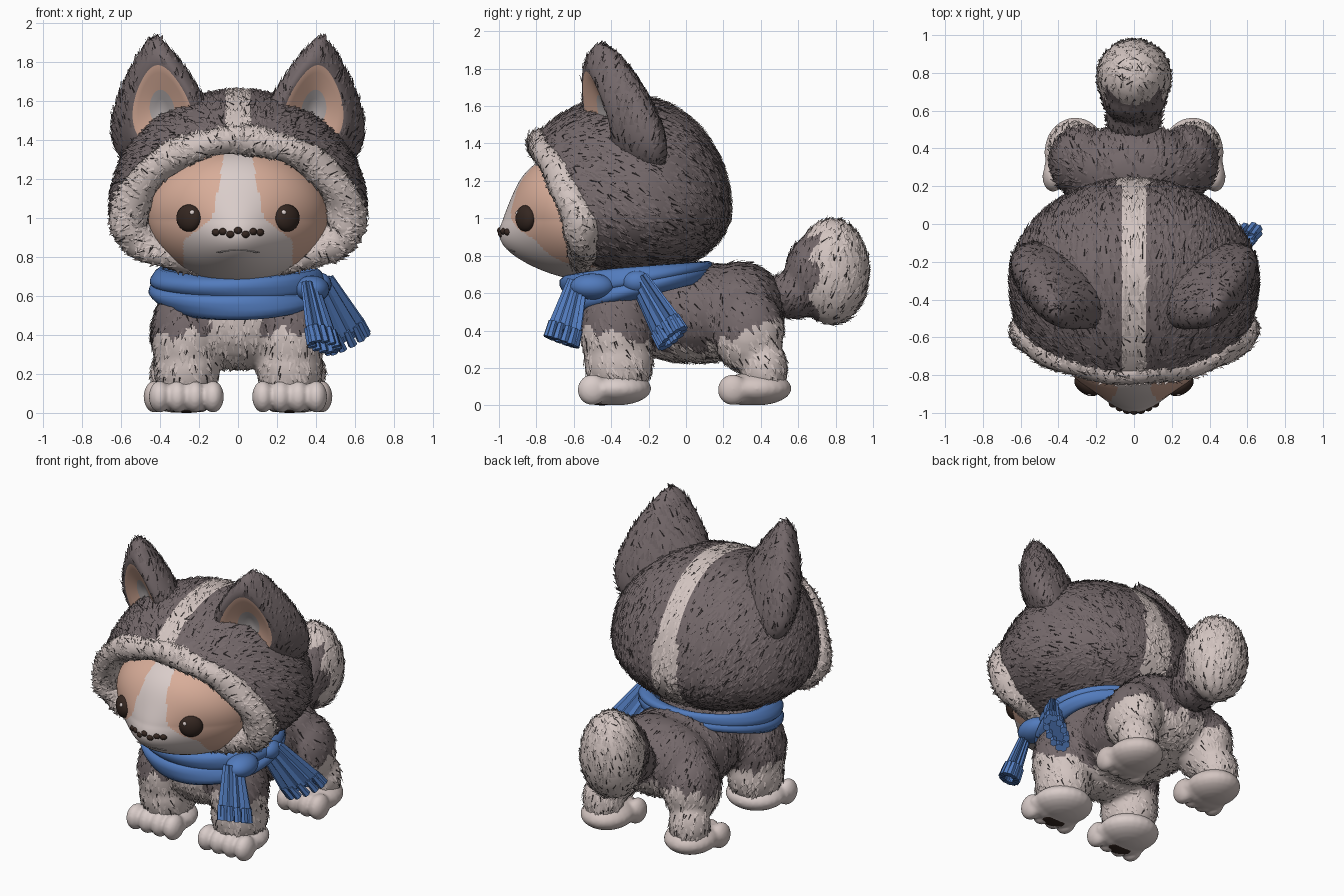
import bpy, bmesh, math, random
from mathutils import Vector, Matrix, Euler

random.seed(4)
if "Cube" in bpy.data.objects:
    bpy.data.objects.remove(bpy.data.objects["Cube"])

DARK, CREAM, TAN, WHITE, BLUE, BROWN, STROKE, GREY = range(8)
PALETTE = [("charcoal_fur", (.175, .14, .145)), ("cream_fur", (.65, .555, .53)),
           ("tan_skin", (.69, .42, .32)), ("white_face", (.7, .61, .59)),
           ("blue_wool", (.085, .2, .51)), ("dark_brown", (.035, .02, .015)),
           ("fur_stroke", (.055, .044, .046)), ("grey_tuft", (.45, .41, .41))]
MATS = []
for label, rgb in PALETTE:
    m = bpy.data.materials.new(label)
    m.use_nodes = True
    m.diffuse_color = (*rgb, 1)
    bsdf = m.node_tree.nodes["Principled BSDF"]
    bsdf.inputs["Base Color"].default_value = (*rgb, 1)
    bsdf.inputs["Roughness"].default_value = .9
    MATS.append(m)


def paint(mesh, rule, smooth=True):
    """Fill the slots and colour faces by a number or a rule on the face centre."""
    mesh.materials.clear()
    for m in MATS:
        mesh.materials.append(m)
    for p in mesh.polygons:
        p.material_index = rule(p.center) if callable(rule) else rule
        p.use_smooth = smooth


def finish(name, bm, rule, smooth=True, voxel=0):
    bm.normal_update()
    bmesh.ops.recalc_face_normals(bm, faces=bm.faces)
    mesh = bpy.data.meshes.new(name)
    bm.to_mesh(mesh)
    bm.free()
    ob = bpy.data.objects.new(name, mesh)
    bpy.context.collection.objects.link(ob)
    if voxel:  # fuse overlapping blobs into one skin
        r = ob.modifiers.new("fuse", "REMESH")
        r.mode, r.voxel_size = "VOXEL", voxel
        s = ob.modifiers.new("relax", "SMOOTH")
        s.factor, s.iterations = .5, 4
        dg = bpy.context.evaluated_depsgraph_get()
        fused = bpy.data.meshes.new_from_object(ob.evaluated_get(dg))
        ob.modifiers.clear()
        ob.data = fused
    paint(ob.data, rule, smooth)
    return ob


def ball(bm, loc, size, rot=(0, 0, 0), seg=24):
    mat = Matrix.LocRotScale(Vector(loc), Euler(rot), Vector(size))
    return bmesh.ops.create_uvsphere(bm, u_segments=seg, v_segments=seg // 2, radius=1, matrix=mat)["verts"]


def blobs(name, parts, rule, voxel=0):
    bm = bmesh.new()
    for loc, size in parts:
        ball(bm, loc, size)
    return finish(name, bm, rule, voxel=voxel)


def both(parts):
    return [((s * l[0], l[1], l[2]), r) for l, r in parts for s in (1, -1)]


def bridge(bm, a, b):
    for j in range(len(a)):
        k = (j + 1) % len(a)
        bm.faces.new((a[j], a[k], b[k], b[j]))


def loop_tube(name, path, radius, rule, centre, steps=72, sides=14):
    """Closed tube along path(t), with radius(t, a) around its section."""
    bm, rings = bmesh.new(), []
    for i in range(steps):
        t = math.tau * i / steps
        p = path(t)
        tan = (path(t + .01) - path(t - .01)).normalized()
        out = p - Vector(centre)
        out = (out - tan * out.dot(tan)).normalized()
        up = tan.cross(out)
        angles = [math.tau * j / sides for j in range(sides)]
        rings.append([bm.verts.new(p + (out * math.cos(a) + up * math.sin(a)) * radius(t, a)) for a in angles])
    for i in range(steps):
        bridge(bm, rings[i], rings[(i + 1) % steps])
    return finish(name, bm, rule)


def fur(ob, count, flow, length=.05, dark_share=.16):
    """Scatter thin tufts over the furry faces, combed along flow(point)."""
    polys = [p for p in ob.data.polygons if p.material_index in (DARK, CREAM)]
    verts, faces, tints = [], [], []
    for p in random.choices(polys, [q.area for q in polys], k=count):
        n = p.normal
        corners = [ob.data.vertices[i].co for i in p.vertices]
        w = [random.random() + .01 for _ in corners]
        at = sum((c * k for c, k in zip(corners, w)), Vector()) / sum(w)
        comb = Vector(flow(at)) + Vector([random.uniform(-.4, .4) for _ in "xyz"])
        comb = (comb - n * comb.dot(n)).normalized()
        dark = random.random() < dark_share
        long = length * random.uniform(.6, 1.2)
        side = n.cross(comb) * (.0035 if dark else .014)
        b = len(verts)
        verts += [at - side, at + side, at + comb * long + n * long * .18, at + n * .004]
        faces += [(b, b + 2, b + 3), (b + 3, b + 2, b + 1)]
        tints += [STROKE if dark else p.material_index] * 2
    mesh = bpy.data.meshes.new(ob.name + "_fur")
    mesh.from_pydata(verts, [], faces)
    paint(mesh, DARK, False)
    mesh.polygons.foreach_set("material_index", tints)
    bpy.context.collection.objects.link(bpy.data.objects.new(mesh.name, mesh))


# Body with legs
def body_rule(c):
    rag = .025 * math.sin(c.x * 40 + c.y * 25)
    if c.y < -.42 and abs(c.x) < .14 + rag:
        return CREAM
    line = .38 - .25 * (c.y + .4) if c.y < -.1 else .28 + .34 * max(c.y, .1)
    return CREAM if c.z < line + rag else DARK


body = blobs("body", [((0, .05, .495), (.34, .48, .27)), ((0, -.3, .5), (.37, .26, .28)),
                      ((0, .29, .52), (.37, .24, .25)), ((0, -.25, .64), (.32, .3, .15))]
             + both([((.27, -.37, .4), (.175, .195, .27)), ((.265, -.36, .24), (.17, .185, .21)),
                     ((.28, .33, .4), (.17, .195, .23)), ((.32, .42, .2), (.13, .12, .16))]),
             body_rule, .02)
fur(body, 3200, lambda p: (0, .5, -1))

# Paws with fused toes, dark pads under the front ones
for name, x, y, r in (("front_paw", .265, -.37, .19), ("hind_paw", .31, .38, .165)):
    for s, side in ((1, "left"), (-1, "right")):
        parts = [((s * x, y, .09), (r, .185, .09)), ((s * x, y - .07, .085), (r, .12, .085))]
        parts += [((s * x + t * r, y - .13, .083), (.056, .08, .082)) for t in (-.72, -.24, .24, .72)]
        blobs(side + "_" + name, parts, WHITE if y < 0 else CREAM, .011)
        if y < 0:
            blobs(side + "_paw_pad", [((s * x, y - .08, .012), (.08, .06, .012))], BROWN)

# Curled tail
tail = blobs("tail", [((0, .58, .59), (.15, .16, .13)), ((0, .66, .7), (.17, .13, .2)),
                      ((0, .78, .715), (.2, .2, .285))],
             lambda c: CREAM if c.y > .69 + .03 * math.sin(c.z * 30) or c.z > .9 else DARK, .018)
fur(tail, 1000, lambda p: (p.x, .3, 1))

# Hood: sphere with its poles at the sides, cut open at the front
bm = bmesh.new()
for v in ball(bm, (0, 0, 0), (1, 1, 1), (0, math.pi / 2, 0), 128):
    x, y, z = v.co
    v.co = (x * .66, y * (.54 if y > 0 else .66) - .3, z * (.61 if z > 0 else .36) + 1.05)
bmesh.ops.bisect_plane(bm, geom=bm.verts[:] + bm.edges[:] + bm.faces[:], plane_co=(0, -.78, 1.4),
                       plane_no=(0, -.65, -.28), clear_outer=True)
hood = finish("hood", bm, lambda c: CREAM if abs(c.x) < (.09 if c.y > 0 and c.z < 1.25 else .062) else DARK)
fur(hood, 4000, lambda p: (0, 1, -.6), .055)


# Fluffy hood trim
def trim_path(t):
    z = .97 + math.sin(t) * (.43 if math.sin(t) > 0 else .2)
    return Vector((.56 * math.cos(t), -.55 - .23 * (max(z - .9, 0) / .5) ** 1.5, z))


trim = loop_tube("hood_trim", trim_path,
                 lambda t, a: .1 - .03 * abs(math.sin(t)) + .006 * math.sin(9 * t + 2 * a),
                 CREAM, (0, -.55, 1))
fur(trim, 2200, lambda p: (p.x, .25, p.z - 1), .045, .14)


# Face
def bulge(x, z):
    return -.12 * math.exp(-(x / .21) ** 2 - ((z - .87) / .18) ** 2) - .22 * max(z - 1.02, -.03)


def face_y(x, z):
    return -.5 - .41 * math.sqrt(max(0, 1 - (x / .47) ** 2 - ((z - 1.015) / .345) ** 2)) + bulge(x, z)


def face_rule(c):
    if c.z > 1.0:
        edge = .13 - .18 * (c.z - 1.0)
    else:
        edge = min(.28, .13 + 1.3 * (1.0 - c.z))
    return WHITE if abs(c.x) < edge else TAN


bm = bmesh.new()
for v in ball(bm, (0, -.5, 1.015), (.47, .41, .345), seg=220):
    v.co.y += bulge(v.co.x, v.co.z)
finish("face", bm, face_rule)

# Eyes with highlights
for s, side in ((1, "left"), (-1, "right")):
    y = face_y(.252, 1)
    bm = bmesh.new()
    ball(bm, (s * .252, y, 1), (.073, .042, .07), (0, 0, s * .6))
    finish(side + "_eye", bm, BROWN)
    blobs(side + "_eye_highlight", [((s * .235, y - .043, 1.028), (.013, .01, .013))], WHITE)

# Nose and mouth
blobs("nose", [((x, face_y(x, .93) + .012, .925 + .01 * math.cos(x * 70)), (.024, .024, .02))
               for x in (-.11, -.075, -.037, 0, .037, .075, .11)], BROWN)
blobs("mouth", [((x / 100, face_y(x / 100, .83), .835 - .00012 * x * x), (.012, .005, .003))
                for x in range(-10, 11)], GREY)

# Ears: pole-forward spheres, tapered to a tip, dished in front, outer edge swept back
for s, side in ((1, "left"), (-1, "right")):
    bm = bmesh.new()
    ball(bm, (0, 0, 0), (1, 1, 1), (math.pi / 2, 0, 0), 48)
    for f in bm.faces:
        c = f.calc_center_median()
        rho = math.hypot(c.x, c.z)
        f.material_index = DARK
        if c.y < 0 and rho < .64:
            f.material_index = GREY if rho < .2 else TAN
    for v in bm.verts:
        x, y, z = v.co
        rho = math.hypot(x, z)
        if y < 0 and rho < .66:
            y = -.75 + (.66 - rho) * .55
        depth = .2 if y < 0 else .16
        wide = x * .245 * (1 - .53 * z)
        v.co = (s * (.39 + wide + .035 * z), y * depth * (1 - .2 * z) - .11 * z + .38 * wide - .34,
                1.565 + z * .362)
    if s < 0:
        bmesh.ops.reverse_faces(bm, faces=bm.faces)
    tints = [f.material_index for f in bm.faces]
    ear = finish(side + "_ear", bm, DARK)
    ear.data.polygons.foreach_set("material_index", tints)
    fur(ear, 700, lambda p: (0, .3, 1))


# Scarf wraps, thinner toward the nape
def wrap_path(rise, grow):
    def path(t):
        y = -.25 + (.36 + grow) * math.sin(t)
        return Vector(((.4 + grow) * math.cos(t), y, .595 + rise * (1 - .5 * math.sin(t)) + .18 * (y + .6)))
    return path


for name, rise, grow, phase in (("scarf_upper_wrap", .03, 0, 0), ("scarf_lower_wrap", -.032, .005, 2)):
    loop_tube(name, wrap_path(rise, grow),
              lambda t, a: (.05 + .006 * math.sin(3 * a + 2 * t + phase)) * (1 - .3 * math.sin(t)),
              BLUE, (0, -.25, .65))
blobs("scarf_knot", [((.38, -.5, .635), (.09, .12, .07)), ((.42, -.26, .66), (.06, .08, .06))], BLUE)


# Scarf ends: flared, pleated bundles with a fringe
def scarf_end(name, top, end, across, thick):
    top, end, across = Vector(top), Vector(end), Vector(across)
    out = (end - top).cross(across).normalized() * thick
    down = (end - top).normalized()
    turn = down.to_track_quat("Z", "Y").to_matrix().to_4x4()
    bm, rings, cols = bmesh.new(), [], 24
    spokes = [across * .5 * math.cos(math.tau * c / cols) + out * math.sin(math.tau * c / cols) for c in range(cols)]
    for t in (0, .25, .5, .75, 1):
        rings.append([bm.verts.new(top.lerp(end, t) + sp * (.6 + .4 * t) * (1 + .12 * (-1) ** c))
                      for c, sp in enumerate(spokes)])
    for a, b in zip(rings, rings[1:]):
        bridge(bm, a, b)
    bm.faces.new(rings[0])
    bm.faces.new(rings[-1])
    for sp in spokes[::2]:
        bmesh.ops.create_cone(bm, cap_ends=True, segments=6, radius1=.018, radius2=.024, depth=.09,
                              matrix=Matrix.Translation(end + sp * .95 + down * .02) @ turn)
    finish(name, bm, BLUE, False)


scarf_end("scarf_front_end", (.37, -.58, .66), (.43, -.65, .4), (.12, .15, -.05), .05)
scarf_end("scarf_side_end", (.42, -.25, .67), (.54, -.1, .41), (.2, .1, .11), .05)
